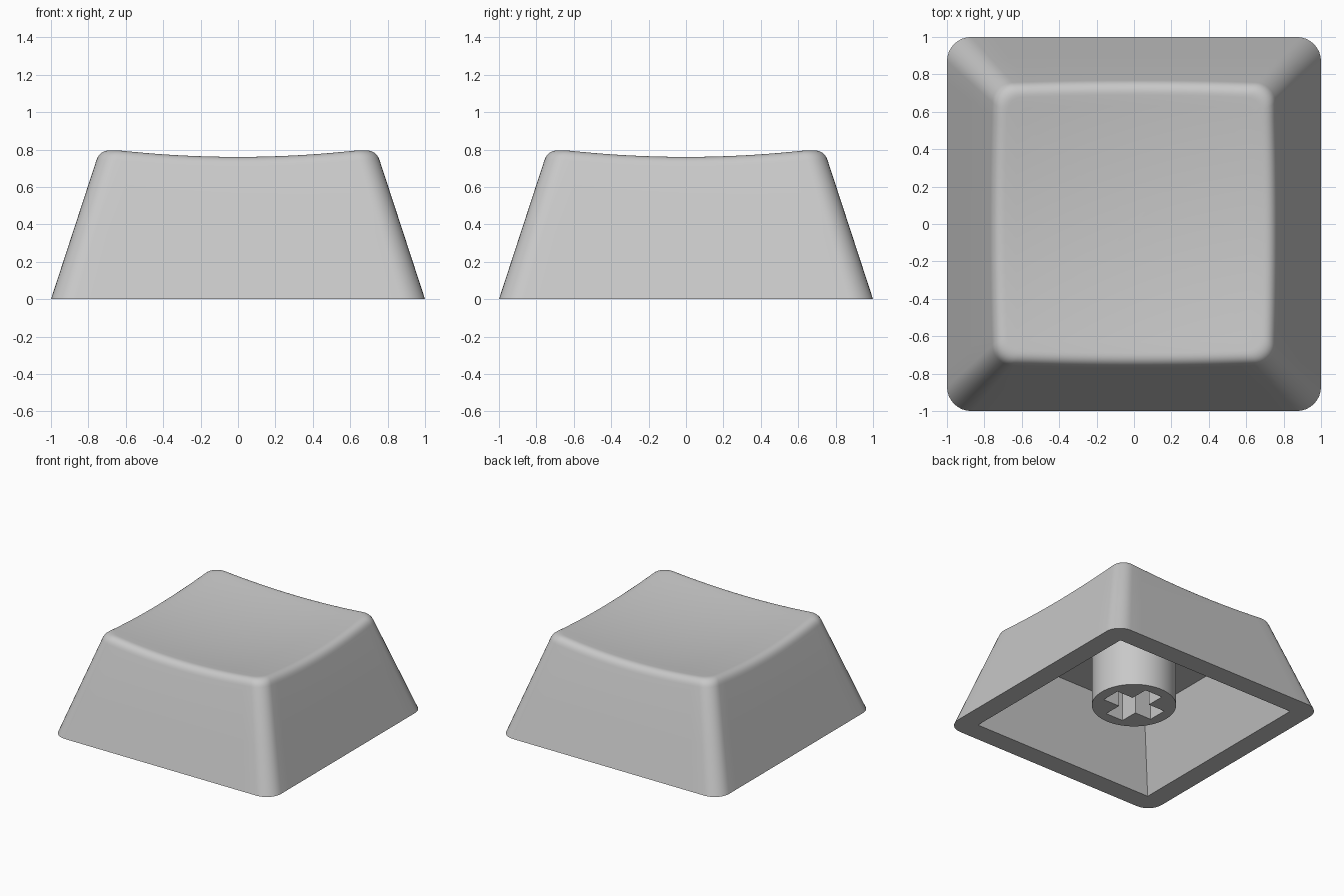
import bpy, bmesh, math

if "Cube" in bpy.data.objects:
    bpy.data.objects.remove(bpy.data.objects["Cube"])

SLOPE = 0.327             # inward lean of the walls per unit height
FILLET = 0.06             # rounding between walls and dished top
INNER, CEILING = 0.834, 0.57

grey = bpy.data.materials.new("light grey plastic")
grey.diffuse_color = (0.58, 0.58, 0.58, 1)
grey.use_nodes = True
grey.node_tree.nodes["Principled BSDF"].inputs["Base Color"].default_value = grey.diffuse_color


def dish(x, y):
    return 0.717 + 0.09 * (x * x + y * y)


def rounded(i, half, r, side=16, arc=8):
    """Point i on a rounded square outline (same count for every size)."""
    quarter, k = divmod(i, side + arc)
    c = half - r
    if k < side:
        x, y = half, -c + 2 * c * k / side
    else:
        a = math.pi / 2 * (k - side) / arc
        x, y = c + r * math.cos(a), c + r * math.sin(a)
    for _ in range(quarter):
        x, y = -y, x
    return x, y


COUNT = 4 * (16 + 8)


def wall(i, z):
    return (*rounded(i, 1 - SLOPE * z, 0.13 - 0.03 * z), z)


def column(i):
    """One profile from the bottom rim over the fillet to the dish centre."""
    z = 0.75
    for _ in range(12):
        z = dish(*wall(i, z)[:2])
    edge = wall(i, z)
    low = wall(i, z - FILLET)
    x, y = rounded(i, 1 - SLOPE * z - FILLET, 0.13 - 0.03 * z - FILLET * 0.5)
    top = (x, y, dish(x, y))
    pts = [wall(i, 0), wall(i, 0.35)]
    for s in range(9):
        t = s / 8
        pts.append(tuple((1 - t) ** 2 * a + 2 * t * (1 - t) * b + t * t * c
                         for a, b, c in zip(low, edge, top)))
    for s in range(11, 0, -1):
        u, v = x * s / 12, y * s / 12
        pts.append((u, v, dish(u, v)))
    return pts


def finish(bm, name):
    bmesh.ops.recalc_face_normals(bm, faces=bm.faces)
    me = bpy.data.meshes.new(name)
    bm.to_mesh(me)
    bm.free()
    me.materials.append(grey)
    ob = bpy.data.objects.new(name, me)
    bpy.context.collection.objects.link(ob)
    bpy.ops.object.select_all(action='DESELECT')
    bpy.context.view_layer.objects.active = ob
    ob.select_set(True)
    bpy.ops.object.shade_smooth_by_angle(angle=math.radians(30))
    return ob


# Cap shell: hollow interior, flat rim, sloped walls, rounded edge, dished top
bm = bmesh.new()
cols = []
for i in range(COUNT):
    inside = [(*rounded(i, INNER - CEILING / 3, 0), CEILING),
              (*rounded(i, INNER, 0), 0)]
    cols.append([bm.verts.new(p) for p in inside + column(i)])
for i in range(COUNT):
    a, b = cols[i], cols[(i + 1) % COUNT]
    for k in range(len(a) - 1):
        bm.faces.new((a[k], b[k], b[k + 1], a[k + 1]))
centre = bm.verts.new((0, 0, dish(0, 0)))
roof = bm.verts.new((0, 0, CEILING))
for i in range(COUNT):
    a, b = cols[i], cols[(i + 1) % COUNT]
    bm.faces.new((a[-1], b[-1], centre))
    bm.faces.new((b[0], a[0], roof))
bmesh.ops.remove_doubles(bm, verts=bm.verts, dist=1e-5)
finish(bm, "cap_shell")

# Stem: round post with a cross-shaped socket
bm = bmesh.new()
R, ARM, W, Z0, Z1 = 0.317, 0.23, 0.08, 0.112, CEILING + 0.01
circle = [(R * math.cos(math.tau * i / 64), R * math.sin(math.tau * i / 64))
          for i in range(64)]
cross = []
for q in range(4):
    for x, y in ((ARM, -W), (ARM, W), (W, W)):
        for _ in range(q):
            x, y = -y, x
        cross.append((x, y))
ends = {Z0: [], Z1: []}
for outline in (circle, cross):
    rings = []
    for z in (Z0, Z1):
        ring = [bm.verts.new((x, y, z)) for x, y in outline]
        ends[z] += [bm.edges.new((ring[i - 1], ring[i])) for i in range(len(ring))]
        rings.append(ring)
    lo, hi = rings
    for i in range(len(lo)):
        bm.faces.new((lo[i - 1], lo[i], hi[i], hi[i - 1]))
for edges in ends.values():
    bmesh.ops.triangle_fill(bm, use_beauty=True, edges=edges)
finish(bm, "stem")
